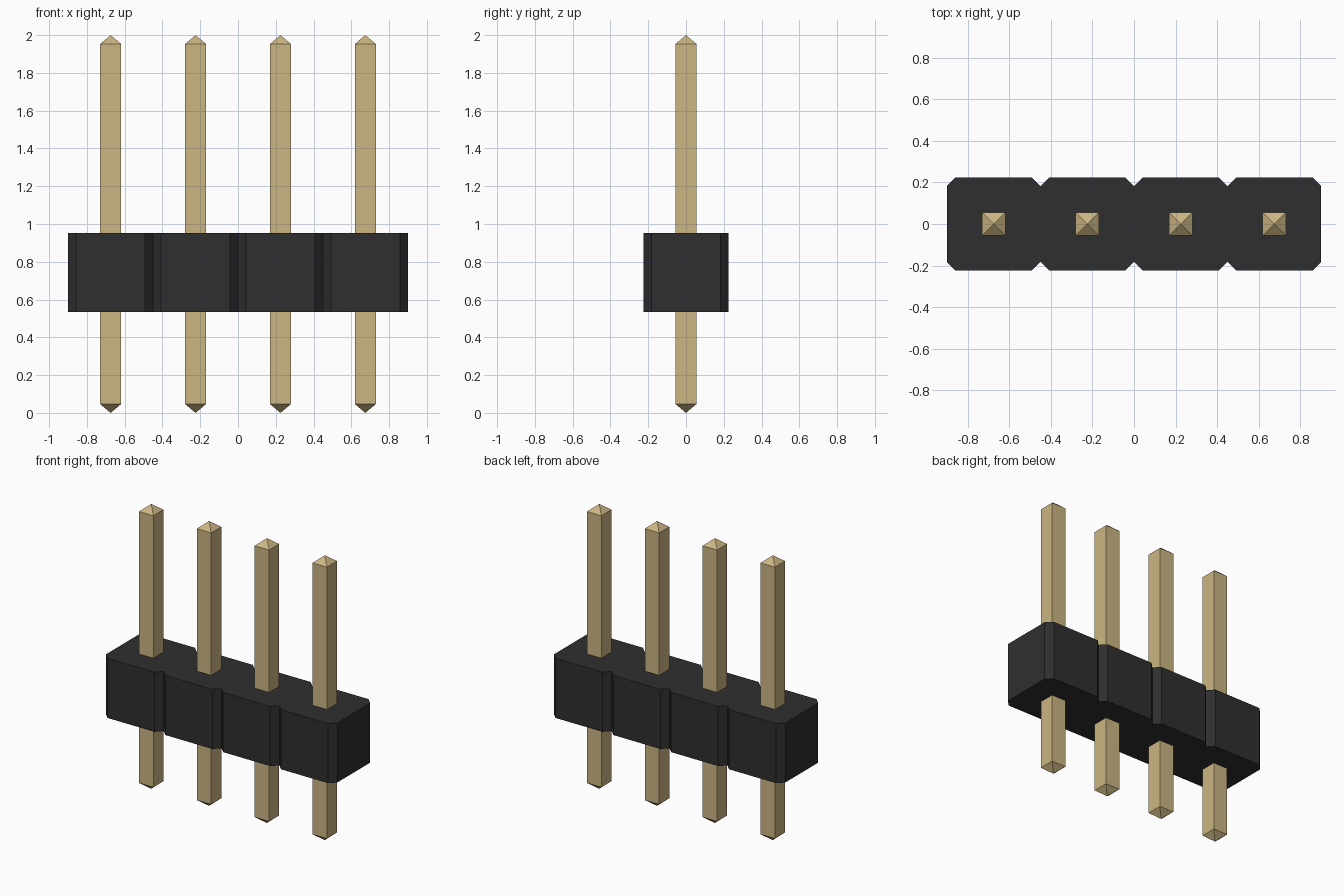
import bpy, bmesh

cube = bpy.data.objects.get("Cube")
if cube:
    bpy.data.objects.remove(cube, do_unlink=True)

COUNT = 4
PITCH = 0.4495
DEPTH = 0.2245                 # half depth of the housing
CHAMFER = 0.042
BODY_Z = (0.534, 0.953)
PIN_HALF = 0.056
TIP = 0.047
HEIGHT = 2.0


def material(name, rgb):
    mat = bpy.data.materials.new(name)
    mat.use_nodes = True
    mat.diffuse_color = (*rgb, 1)
    mat.node_tree.nodes["Principled BSDF"].inputs["Base Color"].default_value = (*rgb, 1)
    return mat


def make_object(name, bm, mat):
    bmesh.ops.recalc_face_normals(bm, faces=bm.faces)
    mesh = bpy.data.meshes.new(name)
    bm.to_mesh(mesh)
    bm.free()
    mesh.materials.append(mat)
    obj = bpy.data.objects.new(name, mesh)
    bpy.context.collection.objects.link(obj)
    return obj


black = material("black plastic", (0.028, 0.028, 0.028))
gold = material("gold metal", (0.60, 0.465, 0.225))

# Housing: chamfered cells joined in a row, extruded upward
left = -COUNT * PITCH / 2
front = []
for i in range(COUNT):
    x0, x1 = left + i * PITCH, left + (i + 1) * PITCH
    front += [(x0, CHAMFER - DEPTH), (x0 + CHAMFER, -DEPTH), (x1 - CHAMFER, -DEPTH)]
front.append((-left, CHAMFER - DEPTH))
outline = front + [(x, -y) for x, y in reversed(front)]

bm = bmesh.new()
base = bm.faces.new([bm.verts.new((x, y, BODY_Z[0])) for x, y in outline])
top = bmesh.ops.extrude_face_region(bm, geom=[base], use_keep_orig=True)
bmesh.ops.translate(bm, vec=(0, 0, BODY_Z[1] - BODY_Z[0]),
                    verts=[v for v in top["geom"] if isinstance(v, bmesh.types.BMVert)])
make_object("housing", bm, black)

# Pins: square bars with a pyramid at each end
for i in range(COUNT):
    bm = bmesh.new()
    bmesh.ops.create_cube(bm, size=1)
    bmesh.ops.scale(bm, vec=(2 * PIN_HALF, 2 * PIN_HALF, HEIGHT - 2 * TIP), verts=bm.verts)
    caps = [f for f in bm.faces if abs(f.normal.z) > 0.9]
    for v in bmesh.ops.poke(bm, faces=caps)["verts"]:
        v.co.z += TIP if v.co.z > 0 else -TIP
    pin = make_object(f"pin_{i + 1}", bm, gold)
    pin.location = (left + (i + 0.5) * PITCH, 0, HEIGHT / 2)
